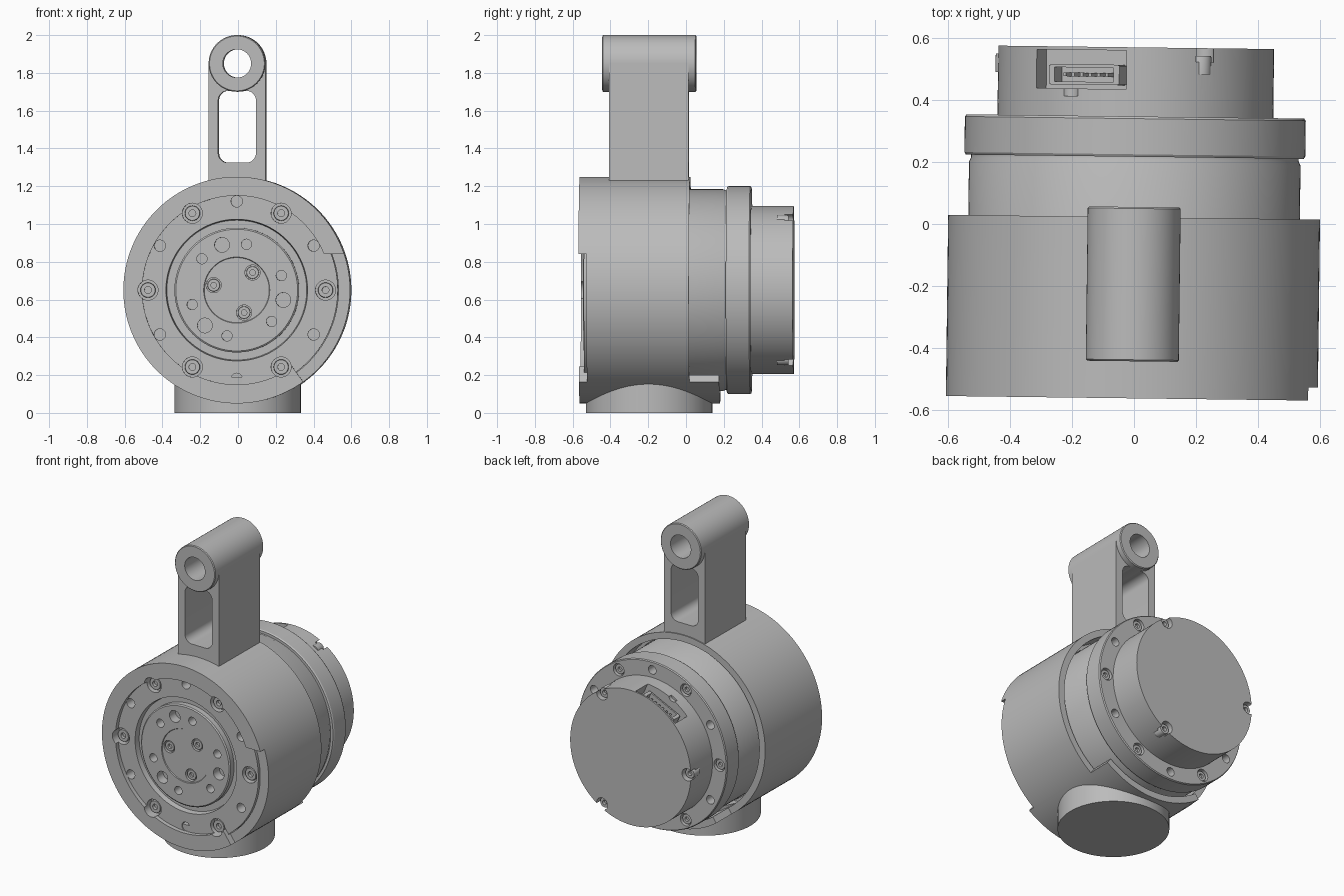
import bpy, bmesh, math
from math import cos, sin, radians
from mathutils import Matrix, Vector

if "Cube" in bpy.data.objects:
    bpy.data.objects.remove(bpy.data.objects["Cube"], do_unlink=True)

AXIS_Z = 0.65          # height of the horizontal motor axis
ARM_Y = -0.195         # middle of the arm and of the base
TURN = Matrix.Rotation(-0.0125, 4, 'Z')
parts = []

grey = bpy.data.materials.new("machined_grey")
grey.use_nodes = True
grey.diffuse_color = (0.5, 0.5, 0.5, 1)
grey.node_tree.nodes["Principled BSDF"].inputs["Base Color"].default_value = (0.5, 0.5, 0.5, 1)


def polar(r, deg):
    return r * cos(radians(deg)), AXIS_Z + r * sin(radians(deg))


def finish(bm, name, keep=True):
    bmesh.ops.recalc_face_normals(bm, faces=bm.faces)
    mesh = bpy.data.meshes.new(name)
    bm.to_mesh(mesh)
    bm.free()
    ob = bpy.data.objects.new(name, mesh)
    bpy.context.collection.objects.link(ob)
    mesh.materials.append(grey)
    if keep:
        parts.append(ob)
    return ob


def lathe(bm, profile, x=0, z=AXIS_Z, seg=128):
    """Revolve a closed (radius, y) outline about a line along y."""
    rings = []
    for r, y in profile:
        if r == 0:
            rings.append([bm.verts.new((x, y, z))] * seg)
        else:
            rings.append([bm.verts.new((x + r * cos(math.tau * i / seg), y,
                                        z + r * sin(math.tau * i / seg))) for i in range(seg)])
    for a, b in zip(rings, rings[1:] + rings[:1]):
        for i in range(seg):
            j = (i + 1) % seg
            corners = list(dict.fromkeys((a[i], a[j], b[j], b[i])))
            if len(corners) > 2:
                bm.faces.new(corners)


def rod(bm, x, z, r, y0, y1, seg=32):
    lathe(bm, [(0, y0), (r, y0), (r, y1), (0, y1)], x, z, seg)


def prism(bm, outline, y0, y1):
    """Extrude an (x, z) outline along y."""
    face = bm.faces.new([bm.verts.new((x, y0, z)) for x, z in outline])
    ext = bmesh.ops.extrude_face_region(bm, geom=[face])
    moved = [v for v in ext["geom"] if isinstance(v, bmesh.types.BMVert)]
    bmesh.ops.translate(bm, verts=moved, vec=(0, y1 - y0, 0))


def box(bm, size, matrix):
    bmesh.ops.create_cube(bm, size=1, matrix=matrix @ Matrix.Diagonal((*size, 1)))


def cut(target, bm):
    cutter = finish(bm, "cutter", keep=False)
    cutter.hide_render = True
    mod = target.modifiers.new("cut", 'BOOLEAN')
    mod.operation, mod.object, mod.solver = 'DIFFERENCE', cutter, 'EXACT'
    bpy.context.view_layer.objects.active = target
    bpy.ops.object.modifier_apply(modifier=mod.name)
    bpy.data.objects.remove(cutter, do_unlink=True)


def screws(name, spots, y, d):
    """Socket screws; d points into the body along y."""
    bm = bmesh.new()
    for x, z, r in spots:
        lathe(bm, [(0, y + d * .02), (r * .45, y + d * .02), (r * .45, y), (r * .95, y),
                   (r, y + d * .005), (r, y + d * .06), (0, y + d * .06)], x, z, 24)
    finish(bm, name)


# Outer housing: sleeve with a front lip, scalloped for screws and notched on one side
bm = bmesh.new()
lathe(bm, [(.5, -.5625), (.6, -.5625), (.6, .022), (.557, .022),
           (.557, -.1), (.538, -.1), (.538, -.535), (.5, -.535)])
housing = finish(bm, "housing")
bm = bmesh.new()
dz = AXIS_Z
prism(bm, [(.3, dz + .19), (.75, dz + .19), (.75, dz - .607), (.44, dz - .607), (.235, dz - .324)],
      -.7, -.52)
cut(housing, bm)
bm = bmesh.new()
for a in range(60, 301, 60):
    rod(bm, *polar(.47, a), .053, -.7, -.53)
cut(housing, bm)

# Lip extending the housing along the bottom at the back
bm = bmesh.new()
arc = [-126 + 72 * i / 32 for i in range(33)]
prism(bm, [polar(.6, a) for a in arc] + [polar(.557, a) for a in reversed(arc)], .015, .18)
finish(bm, "bottom_lip")

# Motor body with rotor groove, rear flange and end cap
bm = bmesh.new()
lathe(bm, [(0, -.536), (.172, -.536), (.175, -.541), (.322, -.541), (.33, -.535), (.33, -.5),
           (.37, -.5), (.375, -.535), (.535, -.535), (.535, .195), (.528, .21), (.528, .217),
           (.545, .217), (.55, .225), (.55, .34), (.545, .347), (.445, .347), (.445, .57), (0, .57)])
motor = finish(bm, "motor_body")

front_screws = [(*polar(.47, a), .04) for a in range(0, 360, 60)]
hub_screws = [(*polar(.125, a), .033) for a in (48, 168, 288)]
flange_screws = [(*polar(.495, a), .033) for a in range(0, 360, 60)]
cap_screws = [(*polar(.42, a), .033) for a in (60, 180, 300)]

bm = bmesh.new()
for a in range(0, 360, 60):
    rod(bm, *polar(.47, a), .053, -.7, -.495)
    rod(bm, *polar(.47, a + 30), .03, -.7, -.44)
    rod(bm, *polar(.495, a), .04, .32, .38)
    rod(bm, *polar(.495, a + 30), .028, .27, .38)
for a in (108, 228, 348):
    rod(bm, *polar(.252, a), .039, -.7, -.48)
    for s in (-30, 30):
        rod(bm, *polar(.248, a + s), .027, -.7, -.48)
for x, z, r in hub_screws:
    rod(bm, x, z, .04, -.7, -.515)
for x, z, r in cap_screws:
    rod(bm, x, z, .04, .525, .7)
cut(motor, bm)

screws("front_screws", front_screws, -.525, 1)
screws("hub_screws", hub_screws, -.53, 1)
screws("flange_screws", flange_screws, .335, -1)
screws("cap_screws", cap_screws, .545, -1)

# Connector pocket in the end cap, with socket and pins
frame = Matrix.Translation((0, 0, AXIS_Z)) @ Matrix.Rotation(radians(-25), 4, 'Y')
bm = bmesh.new()
box(bm, (.32, .125, .2), frame @ Matrix.Translation((0, .497, .44)))
cut(motor, bm)
bm = bmesh.new()
rod(bm, *polar(.46, 118), .03, .41, .45)
cut(motor, bm)
bm = bmesh.new()
for y in (.452, .508):
    box(bm, (.24, .01, .06), frame @ Matrix.Translation((0, y, .365)))
for x in (-.115, .115):
    box(bm, (.02, .06, .06), frame @ Matrix.Translation((x, .48, .365)))
for i in range(6):
    box(bm, (.01, .012, .045), frame @ Matrix.Translation((-.075 + .03 * i, .48, .36)))
finish(bm, "connector")

# Round base under the housing
bm = bmesh.new()
bmesh.ops.create_cone(bm, cap_ends=True, segments=96, radius1=.335, radius2=.335, depth=.19,
                      matrix=Matrix.Translation((0, ARM_Y, .095)))
finish(bm, "base")

# Arm with a rounded window
bm = bmesh.new()
prism(bm, [(-.15, 1.215), (.15, 1.215), (.15, 1.85), (-.15, 1.85)], -.405, .015)
arm = finish(bm, "arm")
bm = bmesh.new()
window = []
for cx, cz, a0 in ((.05, 1.655, 0), (-.05, 1.655, 90), (-.05, 1.375, 180), (.05, 1.375, 270)):
    for i in range(9):
        a = radians(a0 + 90 * i / 8)
        window.append((cx + .05 * cos(a), cz + .05 * sin(a)))
prism(bm, window, -.6, .3)
cut(arm, bm)
bm = bmesh.new()
rod(bm, 0, 1.85, .12, -.6, .3, 64)
cut(arm, bm)

# Bored eye at the top of the arm
bm = bmesh.new()
lathe(bm, [(.075, -.443), (.145, -.443), (.15, -.438), (.15, .05), (.145, .055), (.075, .055)],
      0, 1.85, 64)
finish(bm, "arm_eye")

# Smooth shading with sharp edges, and the slight turn of the whole assembly
for ob in parts:
    ob.data.transform(TURN)
    bpy.ops.object.select_all(action='DESELECT')
    ob.select_set(True)
    bpy.context.view_layer.objects.active = ob
    bpy.ops.object.shade_smooth_by_angle(angle=radians(30))
